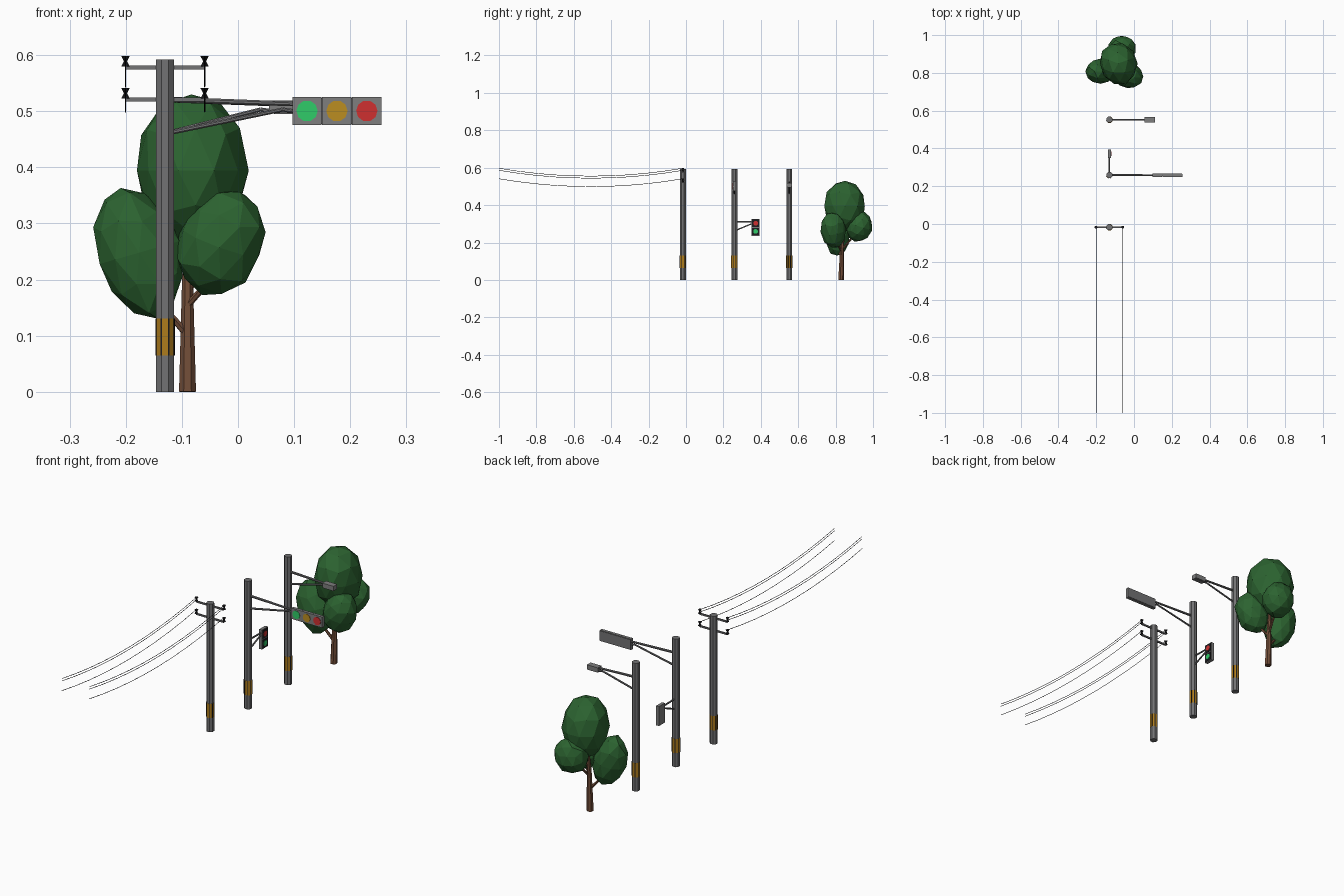
import bpy, bmesh, math, random
from mathutils import Vector, Matrix, Euler

if "Cube" in bpy.data.objects:
    bpy.data.objects.remove(bpy.data.objects["Cube"])

random.seed(4)

def mat(name, r, g, b):
    m = bpy.data.materials.new(name)
    m.diffuse_color = (r, g, b, 1)
    m.use_nodes = True
    m.node_tree.nodes["Principled BSDF"].inputs["Base Color"].default_value = m.diffuse_color
    return m

GREY = mat("pole grey", 0.17, 0.17, 0.175)
HOUSING = mat("housing grey", 0.21, 0.21, 0.21)
BLACK = mat("black", 0.012, 0.012, 0.014)
YELLOW = mat("band yellow", 0.42, 0.2, 0.012)
AMBER = mat("amber light", 0.5, 0.27, 0.015)
GREEN = mat("green light", 0.03, 0.6, 0.14)
RED = mat("red light", 0.62, 0.03, 0.03)
LEAF = mat("leaf green", 0.025, 0.125, 0.03)
BARK = mat("bark brown", 0.17, 0.075, 0.04)

def finish(bm, name, material):
    me = bpy.data.meshes.new(name)
    bmesh.ops.recalc_face_normals(bm, faces=bm.faces)
    bm.to_mesh(me)
    bm.free()
    me.materials.append(material)
    ob = bpy.data.objects.new(name, me)
    bpy.context.collection.objects.link(ob)
    return ob

def rod(name, a, b, r1, r2, material, sides=8):
    """Tapered prism running from a to b."""
    a, b = Vector(a), Vector(b)
    d = b - a
    bm = bmesh.new()
    bmesh.ops.create_cone(bm, cap_ends=True, segments=sides, radius1=r1, radius2=r2, depth=d.length)
    turn = Matrix.Rotation(math.pi / sides, 4, 'Z')
    m = Matrix.Translation((a + b) / 2) @ d.to_track_quat('Z', 'Y').to_matrix().to_4x4() @ turn
    bm.transform(m)
    return finish(bm, name, material)

def box(name, c, size, material, spin=0):
    bm = bmesh.new()
    bmesh.ops.create_cube(bm, size=1)
    bm.transform(Matrix.Translation(c) @ Matrix.Rotation(spin, 4, 'Z') @ Matrix.Diagonal((*size, 1)))
    return finish(bm, name, material)

def wire(name, x, z, y0, y1, sag):
    """Sagging parabola cable."""
    cu = bpy.data.curves.new(name, 'CURVE')
    cu.dimensions = '3D'
    cu.bevel_depth = 0.0013
    cu.bevel_resolution = 0
    sp = cu.splines.new('POLY')
    n = 10
    sp.points.add(n)
    for i, p in enumerate(sp.points):
        t = i / n
        p.co = (x, y0 + (y1 - y0) * t, z - 4 * sag * t * (1 - t), 1)
    cu.materials.append(BLACK)
    bpy.context.collection.objects.link(bpy.data.objects.new(name, cu))

def blob(name, c, half, rot):
    """Low-poly foliage clump."""
    bm = bmesh.new()
    bmesh.ops.create_icosphere(bm, subdivisions=2, radius=1.0)
    for v in bm.verts:
        v.co *= random.uniform(0.96, 1.05)
    r = Euler([math.radians(k) for k in rot]).to_matrix().to_4x4()
    bm.transform(Matrix.Translation(c) @ r @ Matrix.Diagonal((*half, 1)))
    finish(bm, name, LEAF)

# poles with striped warning bands
PX, R, H = -0.13, 0.0172, 0.592
Y1, Y2, Y3 = -0.017, 0.259, 0.552
for tag, y in (("utility", Y1), ("signal", Y2), ("street_light", Y3)):
    rod(tag + "_pole", (PX, y, 0), (PX, y, H), R, R, GREY)
    rod(tag + "_band", (PX, y, 0.065), (PX, y, 0.131), R + 0.0006, R + 0.0006, YELLOW)
    for k in range(8):
        a = math.pi / 8 + k * math.pi / 4
        box(tag + "_band_stripe", (PX + R * math.cos(a), y + R * math.sin(a), 0.098),
            (0.002, 0.003, 0.066), BLACK, a)

# utility pole crossarms, insulators and cables
for z in (0.578, 0.521):
    box("crossarm", (PX, Y1, z), (0.141, 0.007, 0.007), GREY)
    for s in (-1, 1):
        x = PX + s * 0.0705
        rod("insulator_base", (x, Y1, z + 0.002), (x, Y1, z + 0.011), 0.008, 0.003, BLACK)
        rod("insulator_top", (x, Y1, z + 0.011), (x, Y1, z + 0.02), 0.003, 0.008, BLACK)
for s in (-1, 1):
    for z in (0.597, 0.586, 0.541):
        wire("cable", PX + s * 0.0705, z, -1.0, Y1, 0.042)

# overhead arms with braces
for tag, y, x_end in (("signal", Y2, 0.1), ("street_light", Y3, 0.06)):
    rod(tag + "_arm", (PX, y, 0.521), (x_end, y, 0.513), 0.0055, 0.0045, GREY)
    rod(tag + "_brace", (PX, y, 0.460), (x_end - 0.02, y, 0.503), 0.0045, 0.004, GREY)
    rod(tag + "_brace_tip", (x_end - 0.02, y, 0.503), (x_end, y, 0.5), 0.004, 0.004, GREY)

# street light head
box("lamp_head", (0.083, Y3, 0.508), (0.056, 0.027, 0.022), HOUSING)
box("lamp_lens", (0.085, Y3, 0.4965), (0.042, 0.02, 0.003), GREY)

# traffic signal: three cells with round lights on the front
for i, m in enumerate((GREEN, AMBER, RED)):
    x = 0.123 + i * 0.0533
    box("signal_cell", (x, Y2 - 0.002, 0.5005), (0.0525, 0.014, 0.05), HOUSING)
    rod("signal_light", (x, Y2 - 0.008, 0.5005), (x, Y2 - 0.011, 0.5005), 0.019, 0.019, m, 10)
box("signal_back", (0.176, Y2 + 0.001, 0.5005), (0.158, 0.013, 0.046), GREY)

# pedestrian signal facing sideways
rod("pedestrian_arm", (PX, Y2, 0.312), (PX, 0.36, 0.310), 0.004, 0.004, GREY)
rod("pedestrian_brace", (PX, Y2, 0.262), (PX, 0.355, 0.302), 0.004, 0.0035, GREY)
box("pedestrian_housing", (PX, 0.372, 0.281), (0.014, 0.043, 0.09), HOUSING)
for z, m in ((0.303, RED), (0.259, GREEN)):
    box("pedestrian_panel", (PX + 0.0075, 0.372, z), (0.003, 0.037, 0.039), BLACK)
    rod("pedestrian_light", (PX + 0.008, 0.372, z), (PX + 0.0105, 0.372, z), 0.013, 0.013, m, 8)

# tree trunk and branches
rod("trunk", (-0.09, 0.828, 0), (-0.09, 0.835, 0.2), 0.0155, 0.010, BARK, 7)
rod("trunk_top", (-0.09, 0.835, 0.19), (-0.088, 0.85, 0.32), 0.010, 0.006, BARK, 7)
rod("left_branch", (-0.093, 0.83, 0.105), (-0.15, 0.82, 0.17), 0.007, 0.005, BARK, 6)
rod("right_branch", (-0.089, 0.83, 0.155), (-0.04, 0.80, 0.21), 0.006, 0.005, BARK, 6)
rod("back_branch", (-0.09, 0.832, 0.16), (-0.07, 0.91, 0.25), 0.006, 0.005, BARK, 6)

# foliage clumps
blob("crown_foliage", (-0.083, 0.85, 0.394), (0.098, 0.113, 0.138), (0, 0, 20))
blob("left_foliage", (-0.176, 0.808, 0.248), (0.075, 0.068, 0.121), (0, -16, 0))
blob("right_foliage", (-0.03, 0.788, 0.266), (0.077, 0.068, 0.101), (8, 20, 0))
blob("back_foliage", (-0.065, 0.929, 0.285), (0.074, 0.068, 0.082), (-18, 0, 0))
